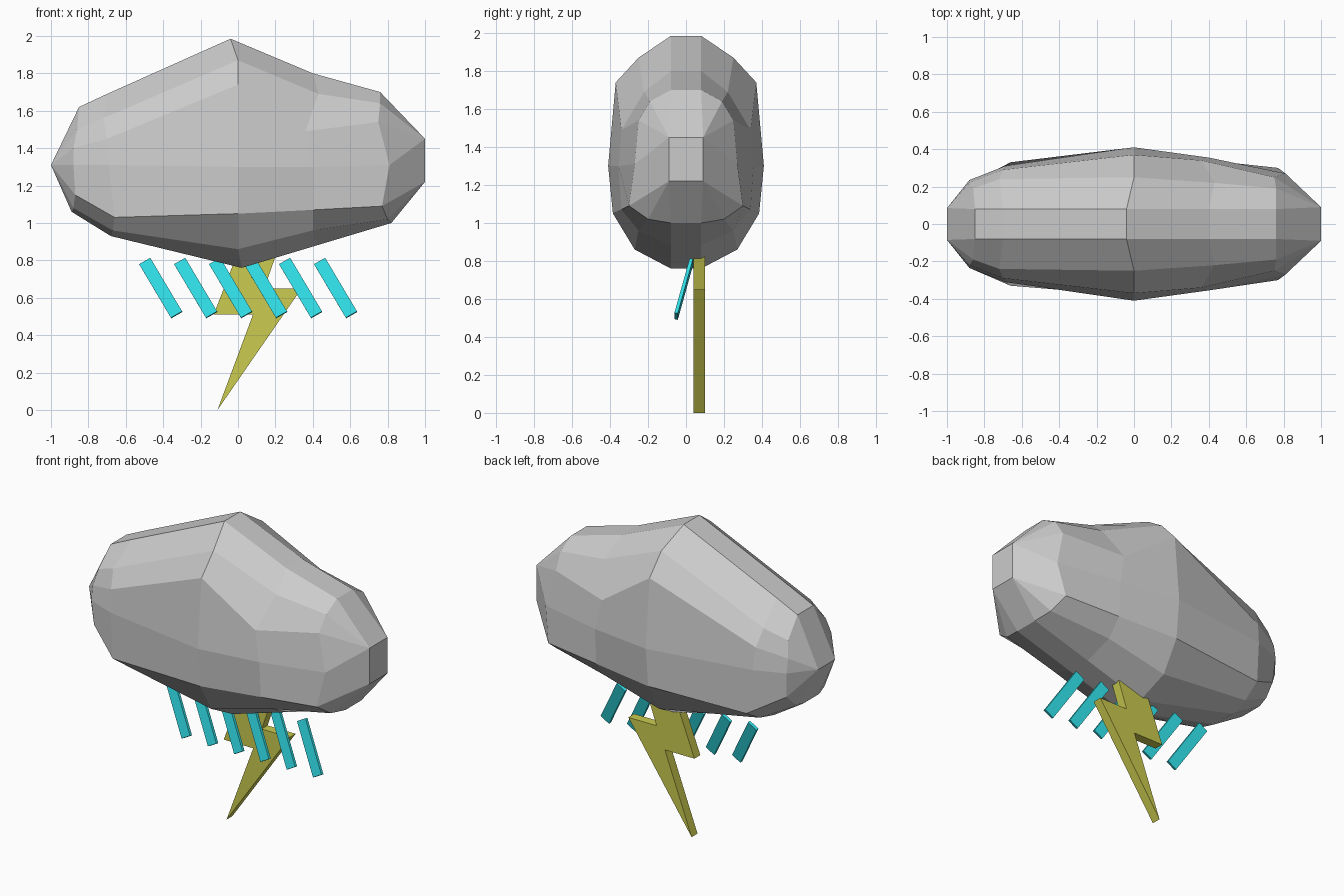
import bpy, bmesh
from mathutils import Vector

if "Cube" in bpy.data.objects:
    bpy.data.objects.remove(bpy.data.objects["Cube"])


def finish(bm, name, rgb=None):
    bmesh.ops.remove_doubles(bm, verts=bm.verts, dist=0.0005)
    bmesh.ops.recalc_face_normals(bm, faces=bm.faces)
    me = bpy.data.meshes.new(name)
    bm.to_mesh(me)
    bm.free()
    ob = bpy.data.objects.new(name, me)
    bpy.context.collection.objects.link(ob)
    if rgb:
        mat = bpy.data.materials.new(name + "_colour")
        mat.diffuse_color = (*rgb, 1)
        mat.use_nodes = True
        mat.node_tree.nodes["Principled BSDF"].inputs["Base Color"].default_value = mat.diffuse_color
        me.materials.append(mat)
    return ob


# Cloud: half cross-sections (top to bottom), mirrored in y and lofted along x
left_end = [(-1.0, -.085, 1.31)] * 7
right_end = [(1.0, -.09, 1.45)] * 4 + [(1.0, -.09, 1.22)] * 3
sections = [
    left_end,
    [(-.85, -.08, 1.62), (-.86, -.19, 1.50), (-.88, -.22, 1.40), (-.88, -.235, 1.31),
     (-.87, -.22, 1.15), (-.88, -.15, 1.08), (-.89, -.08, 1.06)],
    [(-.70, -.08, 1.69), (-.72, -.24, 1.56), (-.70, -.29, 1.45), (-.69, -.31, 1.31),
     (-.66, -.33, 1.03), (-.67, -.21, .96), (-.68, -.08, .93)],
    [(-.04, -.08, 1.985), (0, -.25, 1.87), (0, -.37, 1.74), (0, -.41, 1.30),
     (0, -.385, 1.05), (0, -.27, .86), (.02, -.08, .76)],
    [(.40, -.08, 1.80), (.43, -.22, 1.69), (.36, -.34, 1.49), (.40, -.355, 1.30),
     (.40, -.34, 1.07), (.40, -.25, .96), (.42, -.08, .88)],
    [(.76, -.08, 1.70), (.76, -.19, 1.64), (.75, -.25, 1.54), (.81, -.27, 1.31),
     (.77, -.30, 1.09), (.80, -.20, 1.02), (.82, -.08, 1.0)],
    right_end,
]
bm = bmesh.new()
rings = []
for half in sections:
    loop = half + [(x, -y, z) for x, y, z in reversed(half)]
    rings.append([bm.verts.new(p) for p in loop])
for a, b in zip(rings, rings[1:]):
    for i in range(14):
        j = (i + 1) % 14
        bm.faces.new((a[i], a[j], b[j], b[i]))
bm.faces.new(rings[-1])
bmesh.ops.remove_doubles(bm, verts=bm.verts, dist=0.0005)
bmesh.ops.dissolve_degenerate(bm, edges=bm.edges, dist=0.0005)
finish(bm, "cloud")

# Lightning bolt: extruded zigzag profile
profile = [(-.11, 0), (.08, .51), (-.13, .51), (-.01, .82), (.20, .82), (.14, .65), (.34, .65)]
bm = bmesh.new()
face = bm.faces.new([bm.verts.new((x, .04, z)) for x, z in profile])
ext = bmesh.ops.extrude_face_region(bm, geom=[face])["geom"]
bmesh.ops.translate(bm, vec=(0, .06, 0), verts=[v for v in ext if isinstance(v, bmesh.types.BMVert)])
finish(bm, "lightning_bolt", (.60, .60, .08))

# Raindrops: six slanted flat bars in a row
along = Vector((.17, -.08, -.286))
across = Vector((.06, 0, .034))
thick = along.cross(across).normalized() * .018
for n in range(6):
    centre = Vector((-.413 + .187 * n, -.012, .652))
    bm = bmesh.new()
    bmesh.ops.create_cube(bm, size=1)
    for v in bm.verts:
        v.co = centre + along * v.co.x + across * v.co.y + thick * v.co.z
    finish(bm, f"rain_streak_{n + 1}", (.03, .72, .78))
